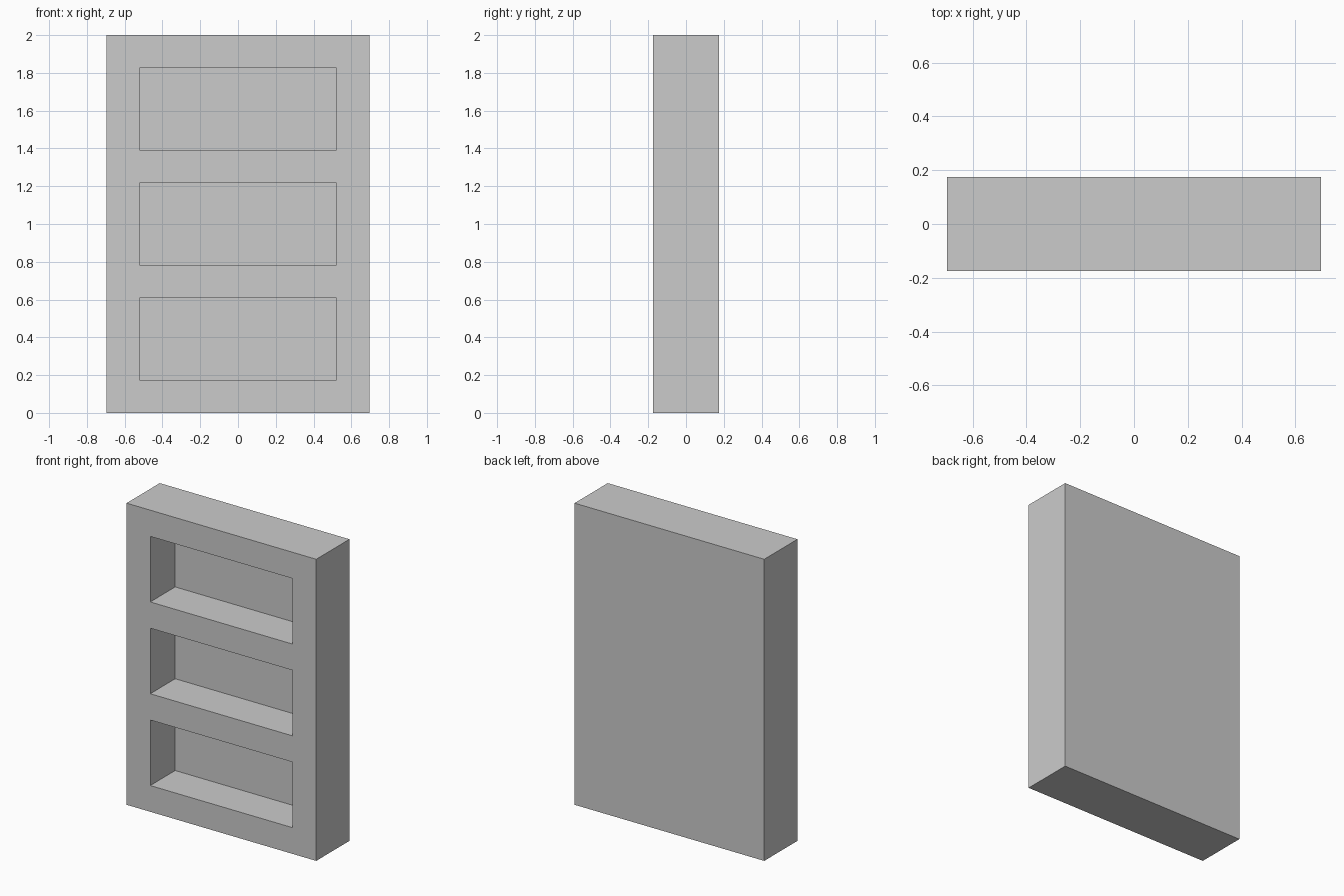
import bpy, bmesh

if "Cube" in bpy.data.objects:
    bpy.data.objects.remove(bpy.data.objects["Cube"])

U = 2 / 23                              # module: the case is 16 x 4 x 23 modules
XS = [-8, -6, 6, 8]                     # side stiles and opening
ZS = [0, 2, 7, 9, 14, 16, 21, 23]       # rails and shelf openings
FRONT, BACK, RECESS = -2, 2, 3

bm = bmesh.new()

# Front face as a grid of stiles, rails and openings
grid = [[bm.verts.new((x * U, FRONT * U, z * U)) for x in XS] for z in ZS]
openings = []
for j in range(len(ZS) - 1):
    for i in range(len(XS) - 1):
        face = bm.faces.new((grid[j][i], grid[j][i + 1],
                             grid[j + 1][i + 1], grid[j + 1][i]))
        if i == 1 and j % 2 == 1:
            openings.append(face)

# Outer sides and plain back
rim = [e for e in bm.edges if e.is_boundary]
sides = bmesh.ops.extrude_edge_only(bm, edges=rim)["geom"]
bmesh.ops.translate(bm, vec=(0, (BACK - FRONT) * U, 0),
                    verts=[g for g in sides if isinstance(g, bmesh.types.BMVert)])
bmesh.ops.contextual_create(
    bm, geom=[g for g in sides if isinstance(g, bmesh.types.BMEdge) and g.is_boundary])

# Shelf recesses pushed in from the front
for face in bmesh.ops.extrude_discrete_faces(bm, faces=openings)["faces"]:
    bmesh.ops.translate(bm, vec=(0, RECESS * U, 0), verts=face.verts)

# Merge the flat outer strips into clean faces
bmesh.ops.recalc_face_normals(bm, faces=bm.faces)
bmesh.ops.dissolve_limit(bm, angle_limit=0.01, verts=bm.verts, edges=bm.edges)

mesh = bpy.data.meshes.new("bookcase")
bm.to_mesh(mesh)
bm.free()
bpy.context.collection.objects.link(bpy.data.objects.new("bookcase", mesh))
